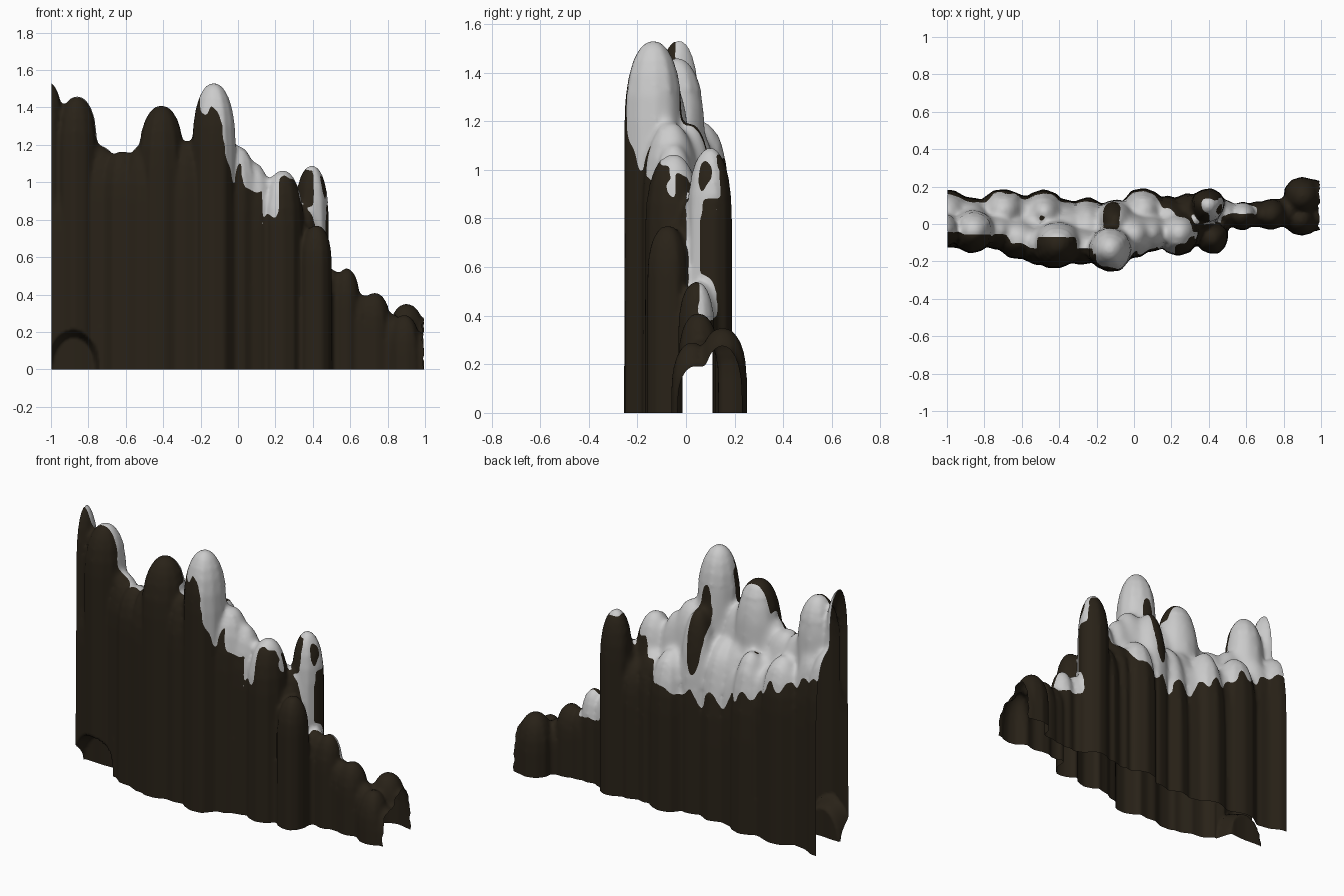
import bpy, bmesh, math, random
from mathutils import Vector, noise

if "Cube" in bpy.data.objects:
    bpy.data.objects.remove(bpy.data.objects["Cube"])

random.seed(4)

# Rock columns: x, y, radius, top height, length of the rounded cap
FRONT = [(-1.02, -.03, .09, 1.54, .3), (-.86, -.04, .115, 1.46, .28), (-.73, -.04, .10, 1.2, .3),
         (-.62, -.08, .11, 1.17, .25), (-.51, -.11, .11, 1.2, .3), (-.41, -.11, .13, 1.41, .33),
         (-.28, -.12, .10, 1.22, .3), (-.13, -.135, .12, 1.53, .33), (0, -.06, .12, 1.2, .35),
         (.09, -.05, .10, 1.11, .35)]
MID = [(.24, -.05, .115, 1.07, .3), (.42, -.075, .085, .77, .2), (.33, -.02, .09, .8, .3),
       (.395, .10, .09, 1.09, .28)]
BACK = [(-1.0, .07, .12, 1.2, .4), (-.87, .04, .10, 1.18, .45), (-.7, .07, .12, 1.09, .3),
        (-.59, .05, .10, .98, .3), (-.48, .06, .12, 1.06, .5), (-.36, .03, .10, .95, .45),
        (-.25, .03, .11, 1.0, .55), (-.1, .02, .11, 1.2, .55), (.05, .07, .12, .93, .35),
        (.18, .05, .10, .87, .3), (.29, .07, .09, .8, .25)]
STEPS = [(.49, .05, .075, .54, .2), (.58, .045, .075, .54, .2), (.66, .05, .07, .40, .15),
         (.73, .05, .085, .41, .18), (.81, .06, .08, .30, .15), (.9, .15, .10, .35, .2),
         (.89, .025, .09, .29, .2), (.97, .15, .085, .28, .2), (.965, .04, .08, .2, .16)]
# Hidden core filling gaps between the rows
CORE = [(-1.05 + .1 * i, -.02 if i < 14 else .04, .11 if i < 14 else .085,
         1.04 if i < 10 else .9, .3) for i in range(15)]


def column(bm, x, y, r, top, cap, sides=11):
    """Straight shaft with a blunt dome on top."""
    wob = [random.uniform(.95, 1.06) for _ in range(sides)]
    turn = random.uniform(0, 6)
    levels = [(1.02, -.1), (1.0, top - cap)]
    levels += [(math.cos(a) ** .9, top - cap + cap * math.sin(a) ** .95)
               for a in (.3, .6, .85, 1.1, 1.3, 1.45)]
    rings = []
    for s, z in levels:
        rings.append([bm.verts.new((x + r * s * w * math.cos(turn + 2 * math.pi * i / sides),
                                    y + r * s * w * math.sin(turn + 2 * math.pi * i / sides), z))
                      for i, w in enumerate(wob)])
    for a, b in zip(rings, rings[1:]):
        for i in range(sides):
            j = (i + 1) % sides
            bm.faces.new((a[i], a[j], b[j], b[i]))
    bm.faces.new(rings[0][::-1])
    tip = bm.verts.new((x, y, top))
    for i in range(sides):
        bm.faces.new((rings[-1][i], rings[-1][(i + 1) % sides], tip))


# Merge all columns into one skin
bm = bmesh.new()
for c in FRONT + MID + BACK + STEPS + CORE:
    column(bm, *c)
src = bpy.data.meshes.new("columns")
bm.to_mesh(src)
bm.free()
tmp = bpy.data.objects.new("columns", src)
bpy.context.collection.objects.link(tmp)
rm = tmp.modifiers.new("merge", 'REMESH')
rm.mode = 'VOXEL'
rm.voxel_size = .0125
sm = tmp.modifiers.new("soften", 'SMOOTH')
sm.factor = .5
sm.iterations = 4
skin = bmesh.new()
skin.from_object(tmp, bpy.context.evaluated_depsgraph_get())
bpy.data.objects.remove(tmp)

# Blend the drifts on the back slopes
drift = [v for v in skin.verts if .75 < v.co.z < 1.32 and -.1 < v.co.y < .13 and v.co.x < .32]
for _ in range(16):
    bmesh.ops.smooth_vert(skin, verts=drift, factor=.5,
                          use_axis_x=True, use_axis_y=True, use_axis_z=True)

# Open the shell at the bottom and at both ends
for co, no in (((0, 0, 0), (0, 0, -1)), ((-.998, 0, 0), (-1, 0, 0)), ((.99, 0, 0), (1, 0, 0))):
    bmesh.ops.bisect_plane(skin, geom=skin.verts[:] + skin.edges[:] + skin.faces[:],
                           plane_co=co, plane_no=no, clear_outer=True)
# Small undercut at the left foot, ragged right end
for v in skin.verts:
    d = ((v.co.x + .88) / .14) ** 2 + (v.co.z / .21) ** 2
    if v.co.y < -.02 and d < 1:
        v.co.y += (-.02 - v.co.y) * .8 * min(1, 3 * (1 - d))
    if v.co.x > .985:
        v.co.x += .012 * noise.noise(v.co * 25)
skin.normal_update()


def is_snow(f):
    """Snow lies on the top, the back slopes and the right flanks of the peaks."""
    c, n = f.calc_center_median(), f.normal
    wave = noise.noise(c * 9) * .06 + noise.noise(Vector((c.x * 14, 3, 0))) * .12
    if c.x > .66:
        return False
    if c.x > .47:
        return c.y > .05 and c.z > .36 + wave and n.z > .05
    if c.x > .3 and c.y > 0:
        if ((c.y - .08) / .03) ** 2 + ((c.z - .97) / .07) ** 2 < 1:
            return False
        return c.z > .5 and (n.x > .2 and n.y < .5 or n.z > .6)
    if ((c.x + .12) / .045) ** 2 + ((c.z - 1.08) / .25) ** 2 < 1 and c.y > -.1:
        return False
    if ((c.x + .42) / .13) ** 2 + ((c.z - 1.35) / .17) ** 2 < 1 and c.y < -.07:
        return False
    if c.x > -.22:
        if n.y < -.25 and c.y < .05:
            if c.x < .13:
                line = 1.4 - 2 * max(0, c.x + .13) - .2 * max(n.x, -.3)
                line = max(line, .98)
            else:
                line = .8 + (.2 if c.x > .22 else 0)
        else:
            line = .72 + .7 * max(0, c.x) if n.y > 0 else .86
        return c.z > line + wave
    if n.y < -.25 or c.y < -.13:
        return False
    return c.z > .72 - .5 * (c.x + .3) * (c.x < -.3) + wave


for f in skin.faces:
    f.material_index = int(is_snow(f))
# Even out the ragged line between snow and rock
rim = [e for e in skin.edges if len(e.link_faces) == 2
       and e.link_faces[0].material_index != e.link_faces[1].material_index]
for _ in range(4):
    near = {}
    for e in rim:
        a, b = e.verts
        near.setdefault(a, []).append(b.co.copy())
        near.setdefault(b, []).append(a.co.copy())
    for v, cos in near.items():
        v.co = v.co * .5 + sum(cos, Vector()) / len(cos) * .5
skin.normal_update()


def part(name, index, color=None):
    b = skin.copy()
    bmesh.ops.delete(b, geom=[f for f in b.faces if f.material_index != index], context='FACES')
    for f in b.faces:
        f.smooth = True
        f.material_index = 0
    me = bpy.data.meshes.new(name)
    b.to_mesh(me)
    b.free()
    ob = bpy.data.objects.new(name, me)
    bpy.context.collection.objects.link(ob)
    if color:
        m = bpy.data.materials.new(name)
        m.diffuse_color = color
        m.use_nodes = True
        m.node_tree.nodes["Principled BSDF"].inputs["Base Color"].default_value = m.diffuse_color
        me.materials.append(m)


part("rock_wall", 0, (.022, .016, .009, 1))
part("snow_cover", 1)
skin.free()
